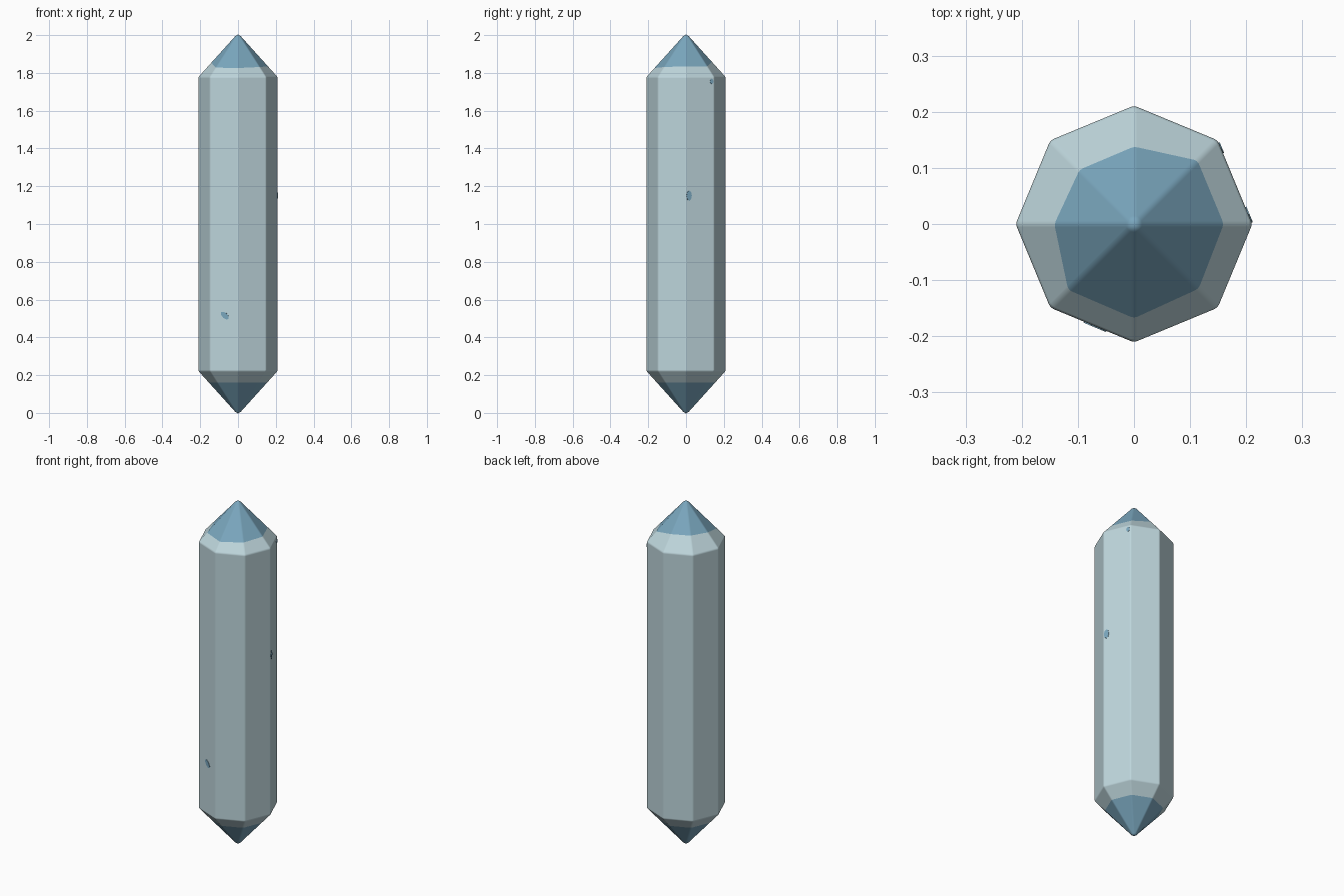
import bpy
import bmesh
from math import cos, sin, radians, pi
from mathutils import Vector, Matrix

cube = bpy.data.objects.get("Cube")
if cube:
    bpy.data.objects.remove(cube, do_unlink=True)

SIDES = 8
RADIUS = 0.211
SHOULDER = 0.222      # height of each pointed end
TIP = 0.012           # extra apex height removed again by the rounding


def make_material(name, rgb):
    mat = bpy.data.materials.new(name)
    mat.use_nodes = True
    mat.diffuse_color = (*rgb, 1)
    mat.node_tree.nodes["Principled BSDF"].inputs["Base Color"].default_value = (*rgb, 1)
    return mat


pale = make_material("pale ice", (0.515, 0.672, 0.716))
blue = make_material("steel blue", (0.195, 0.386, 0.515))


def make_object(name, bm, mats):
    bmesh.ops.recalc_face_normals(bm, faces=bm.faces)
    mesh = bpy.data.meshes.new(name)
    bm.to_mesh(mesh)
    bm.free()
    for mat in mats:
        mesh.materials.append(mat)
    obj = bpy.data.objects.new(name, mesh)
    bpy.context.collection.objects.link(obj)
    return obj


def ring(bm, radii, heights):
    return [bm.verts.new((r * cos(2 * pi * i / SIDES), r * sin(2 * pi * i / SIDES), z))
            for i, (r, z) in enumerate(zip(radii, heights))]


def bridge(bm, low, high, slot):
    for i in range(SIDES):
        j = (i + 1) % SIDES
        bm.faces.new((low[i], low[j], high[j], high[i])).material_index = slot


def cap(bm, loop, apex, slot):
    for i in range(SIDES):
        bm.faces.new((loop[i], loop[(i + 1) % SIDES], apex)).material_index = slot


# Crystal body: octagonal prism, pointed at both ends, with blue tips
def colour_ring(radii, top):
    drop = [(SHOULDER + TIP) * r / RADIUS - TIP for r in radii]
    return radii, [2 - d if top else d for d in drop]


bm = bmesh.new()
top_cut = [0.160, 0.160, 0.138, 0.137, 0.142, 0.166, 0.168, 0.163]
bottom_cut = [0.155] * SIDES
full = [RADIUS] * SIDES
tip_low = ring(bm, *colour_ring(bottom_cut, False))
body_low = ring(bm, full, [SHOULDER] * SIDES)
body_high = ring(bm, full, [2 - SHOULDER] * SIDES)
tip_high = ring(bm, *colour_ring(top_cut, True))
cap(bm, tip_low, bm.verts.new((0, 0, -TIP)), 1)
bridge(bm, tip_low, body_low, 0)
bridge(bm, body_low, body_high, 0)
bridge(bm, body_high, tip_high, 0)
cap(bm, tip_high, bm.verts.new((0, 0, 2 + TIP)), 1)
for face in bm.faces:
    face.smooth = True
crystal = make_object("crystal", bm, [pale, blue])

# Softly rounded ridges
bevel = crystal.modifiers.new("soft ridges", "BEVEL")
bevel.width = 0.006
bevel.segments = 2
bevel.limit_method = "ANGLE"
bevel.angle_limit = radians(15)
bevel.harden_normals = True


# Small blue flecks lying on the side faces
def fleck(name, face, along, z, width, height, tilt=0):
    angle = radians(45 * face + 22.5)
    normal = Vector((cos(angle), sin(angle), 0))
    side = Vector((-sin(angle), cos(angle), 0))
    inner = RADIUS * cos(pi / SIDES)
    bm = bmesh.new()
    bmesh.ops.create_cone(bm, cap_ends=True, segments=8, radius1=1, radius2=1, depth=0.004)
    bm.transform(Matrix.Rotation(radians(tilt), 4, "Z") @ Matrix.Diagonal((width / 2, height / 2, 1, 1)))
    basis = Matrix((side, Vector((0, 0, 1)), normal)).transposed().to_4x4()
    basis.translation = normal * inner + side * along + Vector((0, 0, z))
    bm.transform(basis)
    make_object(name, bm, [blue])


fleck("front_fleck", 5, 0.006, 0.515, 0.03, 0.055, 50)
fleck("right_fleck", 0, -0.063, 1.15, 0.03, 0.055)
fleck("upper_fleck", 0, 0.066, 1.755, 0.02, 0.028)
